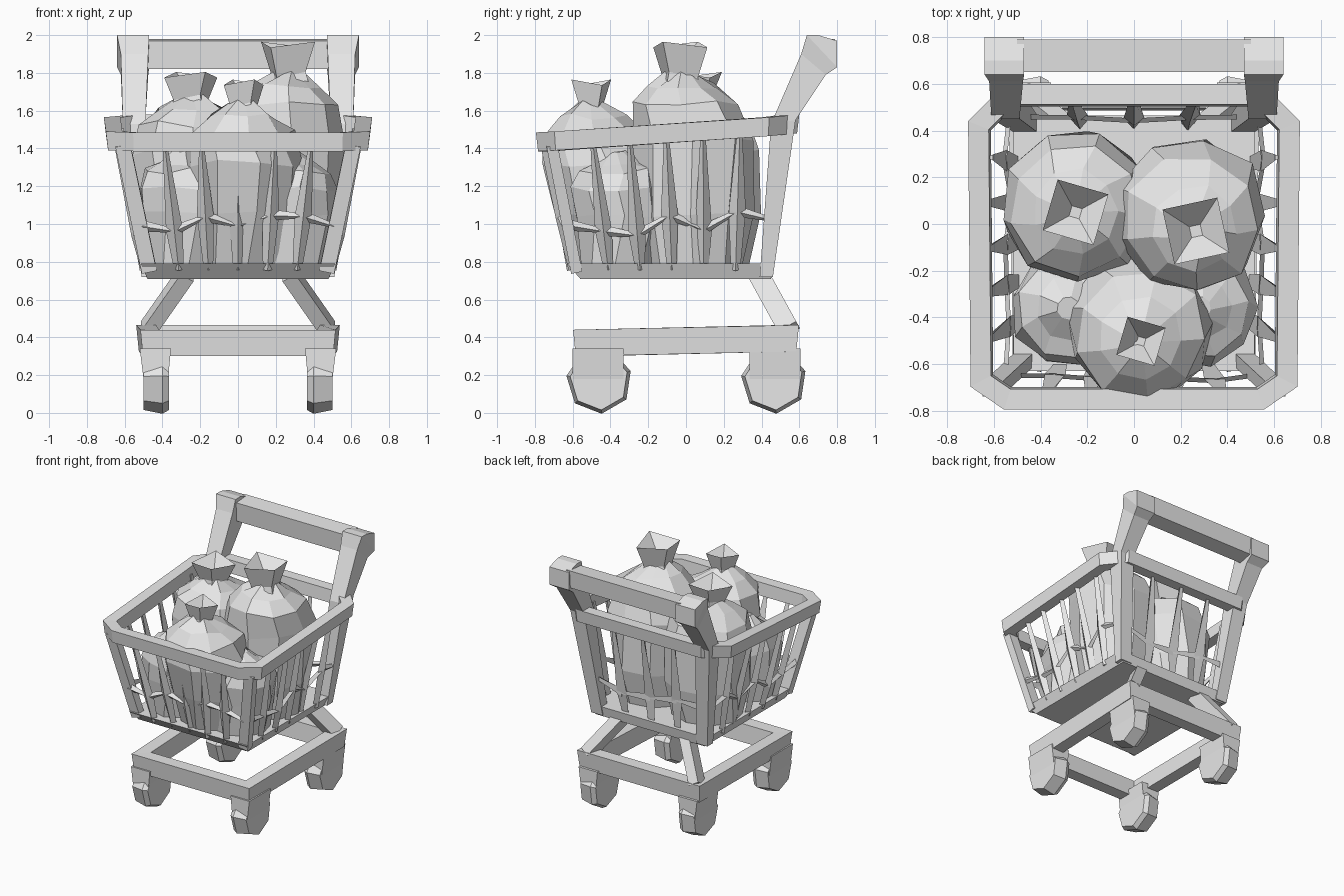
import bpy, bmesh, math, random
from mathutils import Vector

if "Cube" in bpy.data.objects:
    bpy.data.objects.remove(bpy.data.objects["Cube"])

random.seed(4)
grey = bpy.data.materials.new("plain grey")
grey.diffuse_color = (0.8, 0.8, 0.8, 1)
grey.use_nodes = True
grey.node_tree.nodes["Principled BSDF"].inputs["Base Color"].default_value = grey.diffuse_color


def loft(bm, rings, closed=False):
    """Skin equal-sized rings of points; cap the ends unless closed."""
    vs = [[bm.verts.new(p) for p in r] for r in rings]
    n = len(vs[0])
    pairs = list(zip(vs, vs[1:])) + ([(vs[-1], vs[0])] if closed else [])
    for a, b in pairs:
        for i in range(n):
            j = (i + 1) % n
            bm.faces.new((a[i], a[j], b[j], b[i]))
    if not closed:
        bm.faces.new(vs[0][::-1])
        bm.faces.new(vs[-1])


def finish(name, bm, mirror=False):
    bmesh.ops.recalc_face_normals(bm, faces=bm.faces[:])
    me = bpy.data.meshes.new(name)
    bm.to_mesh(me)
    bm.free()
    me.materials.append(grey)
    ob = bpy.data.objects.new(name, me)
    bpy.context.collection.objects.link(ob)
    if mirror:
        m = ob.modifiers.new("mirror", 'MIRROR')
        m.use_mirror_merge = False
    return ob


def bar(bm, p, q, w, h):
    """Straight box bar from p to q, w across and h deep."""
    p, q = Vector(p), Vector(q)
    d = (q - p).normalized()
    ref = Vector((1, 0, 0)) if abs(d.x) < 0.7 else Vector((0, 0, 1))
    v = d.cross(ref).normalized()
    u = v.cross(d)
    ring = [u * a * w / 2 + v * b * h / 2 for a, b in ((-1, -1), (1, -1), (1, 1), (-1, 1))]
    loft(bm, [[p + o for o in ring], [q + o for o in ring]])


def frame(name, half, w, h):
    """Closed mitred frame from the right half of its outline (front to back)."""
    pts = [Vector(p) for p in half]
    pts += [Vector((-p.x, p.y, p.z)) for p in reversed(pts)]
    rings = []
    for i, p in enumerate(pts):
        a = (p - pts[i - 1]).to_2d().normalized()
        b = (pts[(i + 1) % len(pts)] - p).to_2d().normalized()
        na, nb = Vector((a.y, -a.x)), Vector((b.y, -b.x))
        m = (na + nb).normalized()
        m = m * (w / 2 / m.dot(na))
        o, z = Vector((m.x, m.y, 0)), Vector((0, 0, h / 2))
        rings.append([p + o * 0.8 - z, p + o * 1.05 + z, p - o * 0.8 + z, p - o - z])
    bm = bmesh.new()
    loft(bm, rings, True)
    return finish(name, bm)


# Undercarriage frame
frame("base_frame", [(0.46, -0.54, 0.37), (0.48, 0.54, 0.395)], 0.11, 0.14)

# Struts from the frame up to the basket
bm = bmesh.new()
bar(bm, (0.48, 0.545, 0.44), (0.27, 0.38, 0.74), 0.08, 0.11)
finish("strut", bm, True)

# Casters: one chunky faceted lump each, merging into the frame
for label, y, s in (("front", -0.46, -1), ("rear", 0.465, 1)):
    bm = bmesh.new()
    rings = []
    for x, r in ((0.365, 0.155), (0.40, 0.175), (0.50, 0.155)):
        rings.append([(x, y + r * math.cos(i * math.pi / 3.5 + 0.3),
                       0.17 + r * math.sin(i * math.pi / 3.5 + 0.3)) for i in range(7)])
    loft(bm, rings)
    loft(bm, [[(x, yy, z) for x, yy in ((x0, y - 0.13 * s), (x1, y - 0.13 * s),
                                        (x1, y + 0.14 * s), (x0, y + 0.14 * s))]
              for x0, x1, z in ((0.37, 0.50, 0.18), (0.355, 0.52, 0.34))])
    finish(label + "_caster", bm, True)

# Basket floor
bm = bmesh.new()
loft(bm, [[(-x, y0, z), (x, y0, z), (x, y1, z), (-x, y1, z)]
          for x, y0, y1, z in ((0.48, -0.56, 0.45, 0.71), (0.515, -0.63, 0.465, 0.79))])
finish("basket_floor", bm)

# Basket rim
frame("basket_rim", [(0.54, -0.745, 1.435), (0.65, -0.67, 1.44),
                     (0.66, 0.42, 1.515), (0.53, 0.55, 1.53)], 0.095, 0.10)

# Front corner posts
bm = bmesh.new()
bar(bm, (0.47, -0.58, 0.75), (0.61, -0.71, 1.42), 0.08, 0.06)
finish("front_post", bm, True)

# Rear posts running up into the handle
bm = bmesh.new()
sections = [(0.39, 0.72, 0.46, 0.72, 0.41, 0.51),
            (0.45, 1.53, 0.58, 1.55, 0.49, 0.61),
            (0.61, 1.90, 0.74, 1.79, 0.475, 0.62),
            (0.64, 2.00, 0.80, 1.83, 0.47, 0.64),
            (0.70, 2.00, 0.80, 1.97, 0.47, 0.64)]
loft(bm, [[(x0, a, za), (x1, a, za), (x1, b, zb), (x0, b, zb)]
          for a, za, b, zb, x0, x1 in sections])
finish("rear_post", bm, True)

# Handle bar
bm = bmesh.new()
loft(bm, [[(x, 0.65, 1.97), (x, 0.79, 1.98), (x, 0.78, 1.84), (x, 0.66, 1.82)]
          for x in (-0.5, 0.5)])
finish("handle_bar", bm)


# Basket wires: flat jagged shards, widest where the wires cross
def wall(name, b0, b1, t0, t1, uprights, mirror=False):
    b0, b1, t0, t1 = map(Vector, (b0, b1, t0, t1))
    out = (b1 - b0).cross(t0 - b0).normalized()
    along = (b1 - b0).normalized()
    bm = bmesh.new()
    cross = []
    for i in range(1, uprights + 1):
        f = i / (uprights + 1)
        lo, hi = b0.lerp(b1, f), t0.lerp(t1, f)
        rings = []
        for k, w in ((0, 0.05), (random.uniform(0.25, 0.45), 0.09), (1, 0.025)):
            c = lo.lerp(hi, k) + out * random.uniform(-0.015, 0.015)
            rings.append([c - along * w / 2, c + along * w / 2, c + out * 0.03])
            if 0 < k < 1:
                cross.append(c)
        loft(bm, rings)
    ends = [b0.lerp(t0, 0.35)] + cross + [b1.lerp(t1, 0.35)]
    for p, q in zip(ends, ends[1:]):
        up = Vector((0, 0, 0.03))
        loft(bm, [[p - up, p + up, p + out * 0.02], [q - up * 0.4, q + up * 0.4, q + out * 0.02]])
    finish(name, bm, mirror)


wall("side_wires", (0.49, -0.58, 0.76), (0.48, 0.43, 0.76),
     (0.63, -0.69, 1.43), (0.61, 0.48, 1.52), 5, True)
wall("front_wires", (-0.47, -0.59, 0.76), (0.47, -0.59, 0.76),
     (-0.58, -0.73, 1.42), (0.58, -0.73, 1.42), 5)
wall("back_wires", (-0.46, 0.43, 0.76), (0.46, 0.43, 0.76),
     (-0.53, 0.54, 1.5), (0.53, 0.54, 1.5), 3)


# Tied sacks: faceted body, leaning by height, with a flared square top
def sack(name, x, y, r, z_wide, z_neck, z_top, flare=0, lean=0.0, tie=(0, 0), turn=0.5):
    bm = bmesh.new()
    rings = []
    for f, z in ((0.80, 0.78), (0.95, 1.05), (1.0, z_wide),
                 (0.87, z_wide + 0.52 * (z_neck - z_wide)),
                 (0.55, z_neck - 0.06), (0.2, z_neck + 0.01)):
        spin = random.uniform(-0.15, 0.15)
        t = max(0, (z - z_wide) / (z_neck - z_wide))
        ring = []
        for i in range(9):
            a = 2 * math.pi * i / 9 + spin
            k = r * f * random.uniform(0.96, 1.05)
            ring.append((x + k * math.cos(a) + tie[0] * t,
                         y + k * math.sin(a) + lean * (z - z_wide) + tie[1] * t,
                         z + random.uniform(-0.02, 0.02) * (z > 0.8)))
        rings.append(ring)
    loft(bm, rings)
    if flare:
        xt, yt = x + tie[0], y + tie[1] + lean * (z_neck - z_wide)
        top = []
        for k, z in ((0.75, z_neck - 0.05), (0.65, z_neck), (1.0, z_top), (0.2, z_top - 0.1)):
            top.append([(xt + flare * k * math.cos(i * math.pi / 2 + turn),
                         yt + flare * k * math.sin(i * math.pi / 2 + turn),
                         z + (0.015 if i % 2 else -0.015)) for i in range(4)])
        loft(bm, top)
    finish(name, bm)


sack("large_sack", 0.235, 0.04, 0.335, 1.46, 1.79, 1.95, 0.17, 0, (0.03, -0.07), 1.0)
sack("left_sack", -0.25, 0.08, 0.325, 1.38, 1.67, 1.79, 0.16, 0, (0.0, -0.03))
sack("front_sack", 0.03, -0.44, 0.32, 1.32, 1.63, 1.75, 0.12, -0.2)
# Lower sacks filling the front corners
sack("lower_left_sack", -0.28, -0.36, 0.25, 1.18, 1.38, 1.38)
sack("lower_right_sack", 0.28, -0.36, 0.25, 1.18, 1.38, 1.38)
